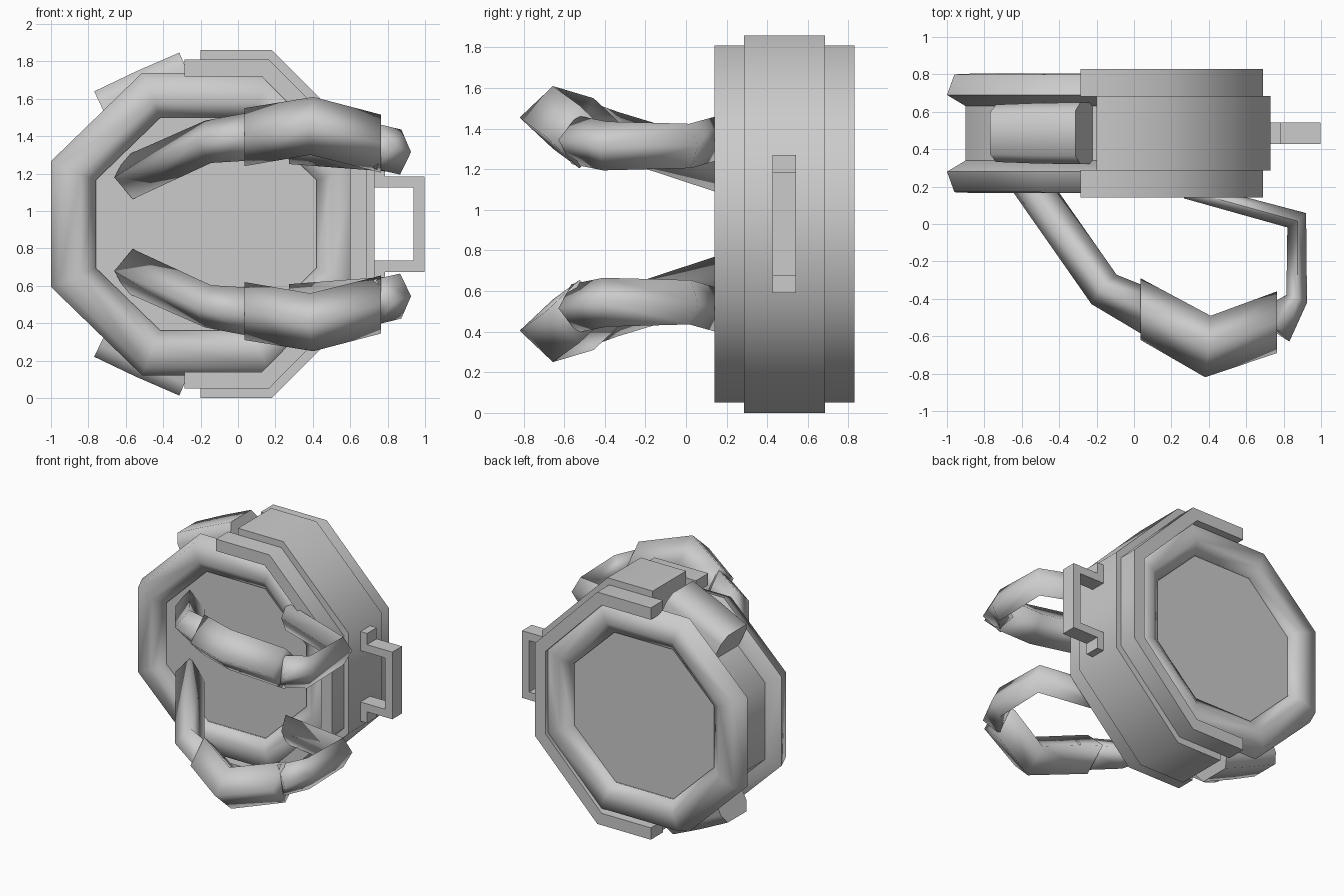
import bpy, bmesh, math
from mathutils import Vector

if "Cube" in bpy.data.objects:
    bpy.data.objects.remove(bpy.data.objects["Cube"])

CENTRE = Vector((0, 0.485, 0.93))   # symmetry centre of the drum
CX = -0.17                          # drum axis in x


def sweep(name, path, section, up, closed=False, scales=None, mirror=None,
          end_dir=None, smooth=50):
    """Sweep a 2D section (side, up) along a mitred path given relative to CENTRE.
    scales: (side, up) per point; end_dir: normal of both end cuts."""
    pts = [Vector(p) for p in path]
    up = Vector(up)
    n, m = len(pts), len(section)
    bm = bmesh.new()
    rings = []
    for i, p in enumerate(pts):
        a = (p - pts[i - 1]).normalized() if closed or i > 0 else None
        b = (pts[(i + 1) % n] - p).normalized() if closed or i < n - 1 else None
        a, b = a or b, b or a
        t = (a + b).normalized()
        if end_dir and i in (0, n - 1):
            t = Vector(end_dir)
        side = t.cross(up).normalized()
        v_dir = side.cross(t)
        miter = 1 if end_dir else 1 / max(t.dot(b), 0.5)
        su, sv = scales[i] if scales else (1, 1)
        rings.append([bm.verts.new(p + side * u * miter * su + v_dir * v * sv)
                      for u, v in section])
    for i in range(n if closed else n - 1):
        r, q = rings[i], rings[(i + 1) % n]
        for j in range(m):
            k = (j + 1) % m
            bm.faces.new((r[j], r[k], q[k], q[j]))
    if not closed:
        bm.faces.new(rings[0])
        bm.faces.new(rings[-1])
    bmesh.ops.recalc_face_normals(bm, faces=bm.faces)
    me = bpy.data.meshes.new(name)
    bm.to_mesh(me)
    bm.free()
    ob = bpy.data.objects.new(name, me)
    ob.location = CENTRE
    bpy.context.collection.objects.link(ob)
    if mirror is not None:
        mod = ob.modifiers.new("mirror", 'MIRROR')
        mod.use_axis = [k == mirror for k in range(3)]
    bpy.ops.object.select_all(action='DESELECT')
    ob.select_set(True)
    bpy.context.view_layer.objects.active = ob
    bpy.ops.object.shade_smooth_by_angle(angle=math.radians(smooth))
    return ob


def octagon(a):
    """Clockwise octagon (x, z) of apothem a, slightly squashed in z."""
    r = a / math.cos(math.pi / 8)
    return [(CX + r * math.cos(-math.pi / 8 - k * math.pi / 4),
             0.97 * r * math.sin(-math.pi / 8 - k * math.pi / 4)) for k in range(8)]


def diamond(ru, rv):
    return [(ru, 0), (0, rv), (-ru, 0), (0, -rv)]


def box(u0, u1, v):
    return [(u1, -v), (u1, v), (u0, v), (u0, -v)]


def half_loop(points):
    """Complete an upper (x, z) path with its mirror image below."""
    return [(x, 0, z) for x, z in points + [(x, -z) for x, z in reversed(points)]]


def rel(points):
    return [Vector(p) - CENTRE for p in points]


Y, Z = (0, 1, 0), (0, 0, 1)

# drum core with its flat front and back faces
sweep("drum", [(0, -0.245, 0), (0, 0.245, 0)], octagon(0.73), Z)

# rounded rims, front and back
rim = [(0.12, 0.03), (0.08, -0.08), (-0.04, -0.085), (-0.12, -0.03), (-0.09, 0.06), (0.02, 0.09)]
sweep("rim", [(x, -0.235, z) for x, z in octagon(0.71)], rim, Y, closed=True, mirror=1, smooth=75)

# rim guards around the right half
guard = half_loop([(-0.285, 0.88), (0.165, 0.88), (0.69, 0.35)])
sweep("rim_guard", [(x, -0.27, z) for x, y, z in guard], box(-0.09, 0, 0.074), Y, mirror=1)

# broad centre band around the right half
sweep("centre_band", half_loop([(-0.2, 0.93), (0.18, 0.93), (0.73, 0.38)]),
      box(-0.2, 0, 0.2), Y)

# padded blocks at the ends of the band
sweep("end_pad", rel([(-0.70, 0.485, 1.495), (-0.48, 0.485, 1.60), (-0.25, 0.485, 1.70)]),
      [(0.16, -0.12), (0.16, 0.12), (0.09, 0.165), (-0.14, 0.165), (-0.14, -0.165), (0.09, -0.165)],
      Y, scales=[(1, 0.93), (1, 0.98), (1, 1)], mirror=2, smooth=70)

# side handle with turned-out feet
sweep("side_handle", half_loop([(0.755, 0.34), (0.755, 0.225), (0.967, 0.225)]),
      box(-0.03, 0.03, 0.058), Y)

# pair of front straps: thin arm, thick pad, flat return strap
sweep("strap_arm", rel([(-0.58, 0.25, 1.18), (-0.16, -0.35, 1.37), (0.12, -0.49, 1.405)]),
      diamond(0.1, 0.115), Z, scales=[(1, 1.05), (1, 1), (1.25, 1.15)], mirror=2, smooth=100)
sweep("strap_pad", rel([(0.035, -0.455, 1.395), (0.395, -0.655, 1.455), (0.765, -0.525, 1.36)]),
      diamond(0.165, 0.155), Z, mirror=2, end_dir=(1, 0, 0), smooth=100)
sweep("strap_return", rel([(0.74, -0.55, 1.345), (0.87, -0.4, 1.315), (0.87, 0.02, 1.315),
                           (0.28, 0.18, 1.36)]),
      diamond(0.05, 0.115), Z, scales=[(2.4, 1.05), (1.1, 1.05), (1, 0.95), (0.9, 0.95)],
      mirror=2, smooth=130)
